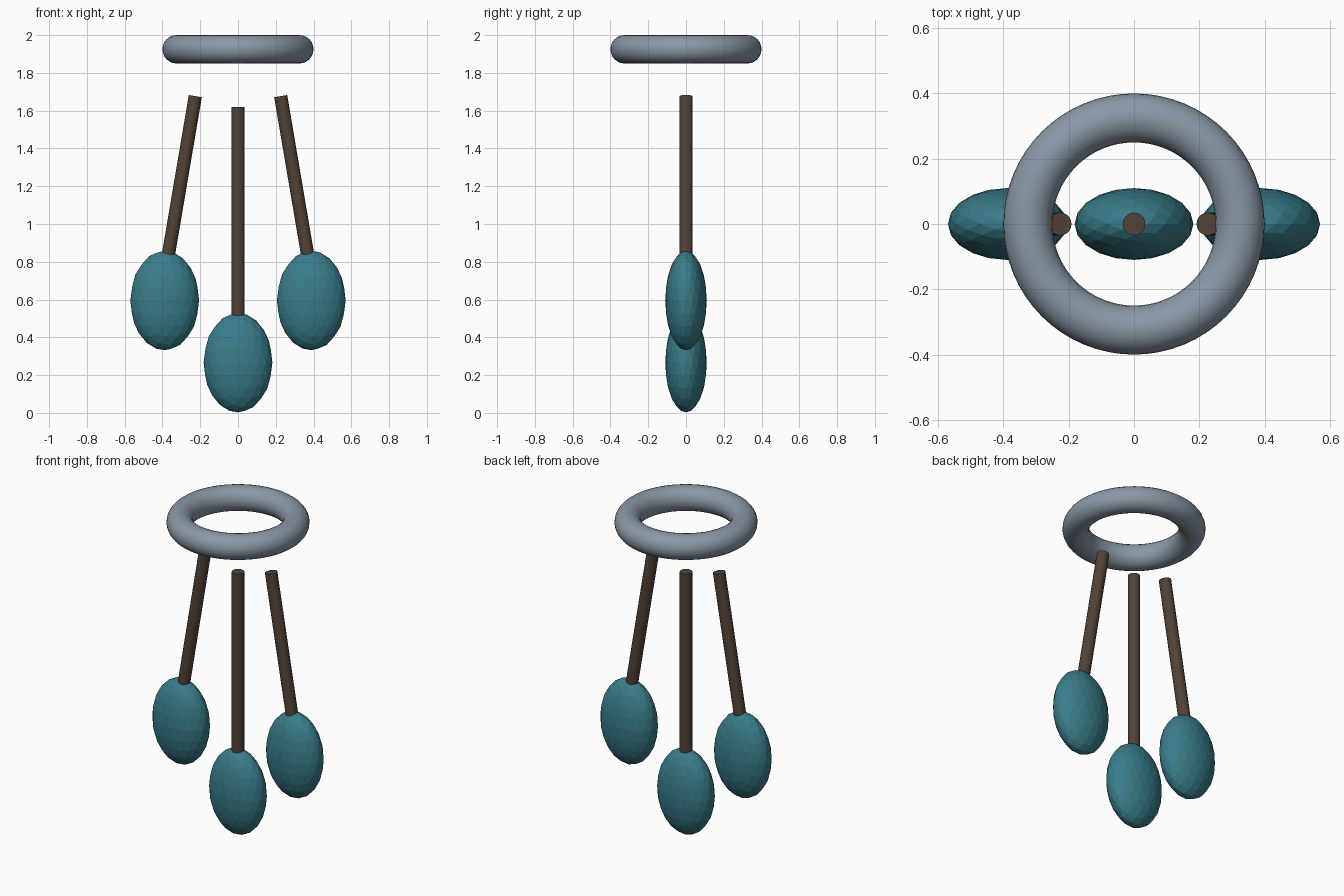
import bpy
from mathutils import Vector

if "Cube" in bpy.data.objects:
    bpy.data.objects.remove(bpy.data.objects["Cube"])


def material(name, rgb):
    m = bpy.data.materials.new(name)
    m.diffuse_color = (*rgb, 1)
    m.use_nodes = True
    m.node_tree.nodes["Principled BSDF"].inputs["Base Color"].default_value = m.diffuse_color
    return m


metal = material("slate", (0.25, 0.31, 0.38))
wood = material("dark_wood", (0.085, 0.055, 0.038))
teal = material("teal", (0.04, 0.2, 0.25))


def finish(name, mat, smooth=False):
    ob = bpy.context.object
    ob.name = name
    ob.data.materials.append(mat)
    if smooth:
        bpy.ops.object.shade_smooth_by_angle()
    return ob


def rod(name, top, bottom, radius=0.035):
    a, b = Vector(top), Vector(bottom)
    axis = a - b
    bpy.ops.mesh.primitive_cylinder_add(
        vertices=20, radius=radius, depth=axis.length, location=(a + b) / 2,
        rotation=axis.to_track_quat('Z', 'Y').to_euler())
    finish(name, wood, True)


def bob(name, x, z):
    bpy.ops.mesh.primitive_ico_sphere_add(subdivisions=3, radius=1, location=(x, 0, z))
    finish(name, teal).scale = (0.182, 0.11, 0.263)


# Top ring
bpy.ops.mesh.primitive_torus_add(major_radius=0.325, minor_radius=0.075,
                                 major_segments=64, minor_segments=24,
                                 location=(0, 0, 1.925))
finish("top_ring", metal, True)

# Centre pendulum
rod("centre_rod", (0, 0, 1.62), (0, 0, 0.515))
bob("centre_bob", 0, 0.266)

# Slanted side pendulums
for side, s in (("left", -1), ("right", 1)):
    rod(side + "_rod", (s * 0.226, 0, 1.677), (s * 0.368, 0, 0.84))
    bob(side + "_bob", s * 0.388, 0.595)
